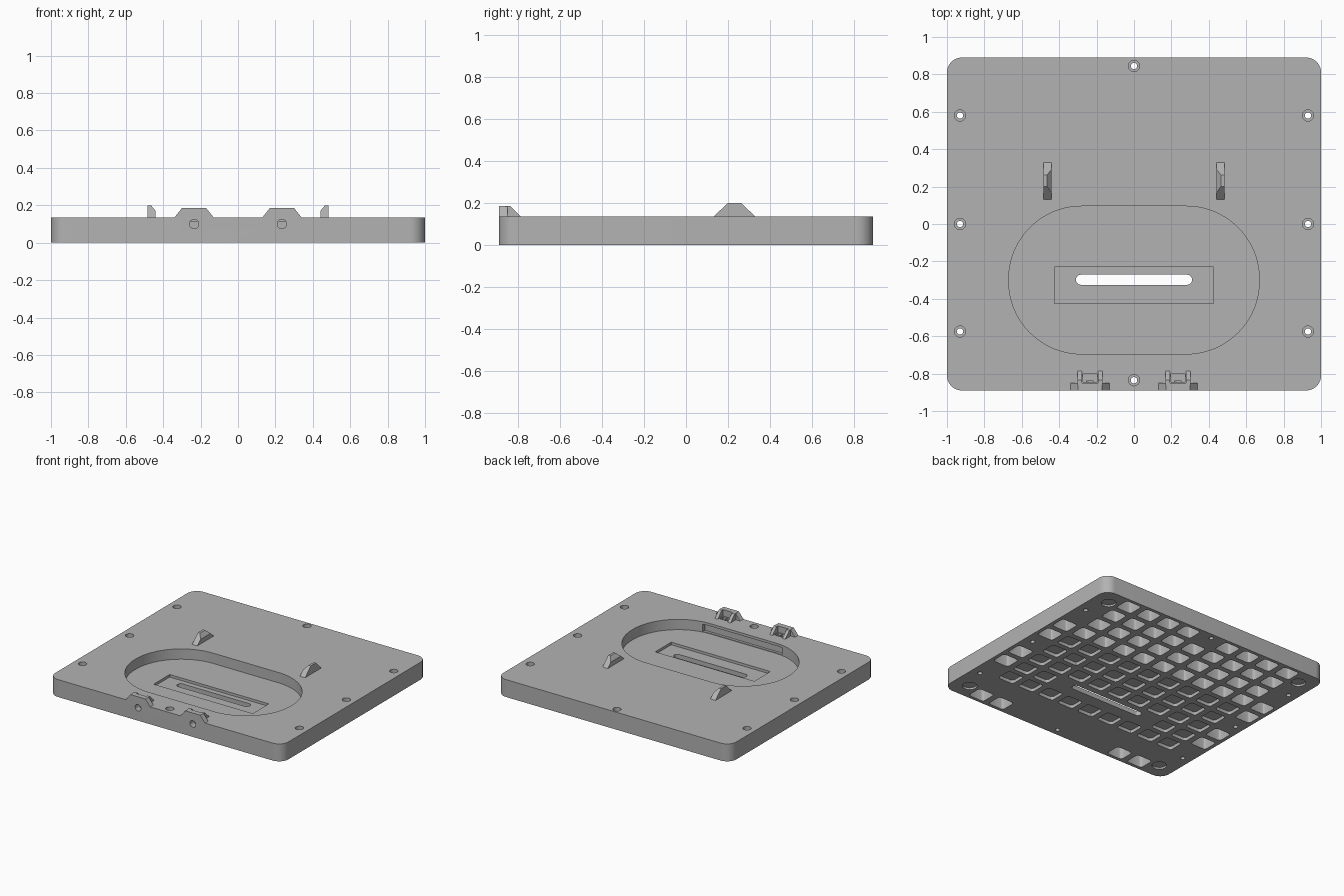
import bpy, math
from mathutils import Matrix

cube = bpy.data.objects.get("Cube")
if cube:
    bpy.data.objects.remove(cube, do_unlink=True)

grey = bpy.data.materials.new("plain_grey")
grey.use_nodes = True
grey.diffuse_color = (0.45, 0.45, 0.45, 1)
grey.node_tree.nodes["Principled BSDF"].inputs["Base Color"].default_value = grey.diffuse_color

TOP = 0.135


def rounded(cx, cy, hx, hy, r, seg=6):
    """Outline of a rounded rectangle, anticlockwise."""
    pts = []
    for q, (sx, sy) in enumerate([(1, 1), (-1, 1), (-1, -1), (1, -1)]):
        for i in range(seg + 1):
            a = (q + i / seg) * math.pi / 2
            pts.append((cx + sx * (hx - r) + r * math.cos(a),
                        cy + sy * (hy - r) + r * math.sin(a)))
    return pts


def circle(cx, cy, r, n=24):
    return [(cx + r * math.cos(2 * math.pi * i / n),
             cy + r * math.sin(2 * math.pi * i / n)) for i in range(n)]


def solid(name, prisms, matrix=None):
    """One mesh from several (outline, low, high) extrusions."""
    verts, faces = [], []
    for outline, low, high in prisms:
        b, n = len(verts), len(outline)
        verts += [(x, y, low) for x, y in outline] + [(x, y, high) for x, y in outline]
        faces.append([b + i for i in reversed(range(n))])
        faces.append([b + n + i for i in range(n)])
        faces += [[b + i, b + (i + 1) % n, b + n + (i + 1) % n, b + n + i] for i in range(n)]
    mesh = bpy.data.meshes.new(name)
    mesh.from_pydata(verts, [], faces)
    if matrix:
        mesh.transform(matrix)
    mesh.materials.append(grey)
    obj = bpy.data.objects.new(name, mesh)
    bpy.context.collection.objects.link(obj)
    return obj


def cut(obj, cutter):
    """Subtract the cutter and discard it."""
    cutter.hide_render = True
    mod = obj.modifiers.new("cut", "BOOLEAN")
    mod.operation, mod.solver, mod.object = "DIFFERENCE", "EXACT", cutter
    activate(obj)
    bpy.ops.object.modifier_apply(modifier=mod.name)
    bpy.data.objects.remove(cutter, do_unlink=True)


def activate(obj):
    bpy.ops.object.select_all(action="DESELECT")
    obj.select_set(True)
    bpy.context.view_layer.objects.active = obj


# Axis changes: outline (x, z) extruded along y, and outline (y, z) along x
ALONG_Y = Matrix(((1, 0, 0, 0), (0, 0, -1, 0), (0, 1, 0, 0), (0, 0, 0, 1)))
ALONG_X = Matrix(((0, 0, 1, 0), (1, 0, 0, 0), (0, 1, 0, 0), (0, 0, 0, 1)))

# Base plate
plate = solid("base_plate", [(rounded(0, 0, 1, 0.89, 0.08, 10), 0, TOP)])

# Oval recess, rectangular recess in its floor, and the through slot
cut(plate, solid("oval_cutter", [(rounded(0, -0.3, 0.67, 0.395, 0.39, 20), 0.055, 0.2)]))
cut(plate, solid("tray_cutter", [(rounded(0, -0.328, 0.425, 0.098, 0.002, 1), 0.035, 0.1)]))
cut(plate, solid("slot_cutter", [(rounded(0, -0.298, 0.31, 0.027, 0.026), -0.1, 0.1)]))
# Notch in the front wall of the oval
cut(plate, solid("notch_cutter", [(rounded(0, -0.66, 0.34, 0.055, 0.002, 1), 0.06, 0.115)]))

# Screw holes with wider seats, and round foot seats in the bottom corners
screws = [(0, 0.845), (0, -0.835)] + [(s * 0.93, y) for s in (-1, 1) for y in (0.58, 0, -0.575)]
cut(plate, solid("hole_cutter", [(circle(x, y, 0.017), -0.1, 0.3) for x, y in screws]))
cut(plate, solid("seat_cutter", [(circle(x, y, 0.03), 0.1, 0.3) for x, y in screws]))
cut(plate, solid("foot_cutter", [(circle(sx * 0.87, sy * 0.76, 0.052), -0.1, 0.015)
                                 for sx in (-1, 1) for sy in (-1, 1)]))

# Grid of pockets underneath: shallow below the oval, deep elsewhere
pockets = []
for col in range(-5, 6):
    for row in range(-5, 6):
        c = abs(col)
        if c == 5 and abs(row) not in (1, 2):
            continue
        if row == 5 and c == 0 or row == -5 and c < 3 or row == -4:
            continue
        if row == -2 and c < 3:
            continue
        shallow = c < 5 and -4 < row < 2
        outline = rounded(col * 0.181, row * 0.161, 0.067, 0.06, 0.02, 3)
        pockets.append((outline, -0.1, 0.025 if shallow else 0.1))
cut(plate, solid("pocket_cutter", pockets))

# Pin holes in the front edge
cut(plate, solid("pin_cutter", [(circle(s * 0.235, 0.1, 0.025), 0.84, 0.95) for s in (-1, 1)], ALONG_Y))

# Front catches: ramped front wall, two sloping ribs and a sunken gap between them
for side, s in (("right", -1), ("left", 1)):
    cx = s * 0.235
    wall = [(cx - 0.105, TOP - 0.005), (cx + 0.105, TOP - 0.005), (cx + 0.105, TOP),
            (cx + 0.065, 0.185), (cx - 0.065, 0.185), (cx - 0.105, TOP)]
    solid(side + "_catch_wall", [(wall, 0.85, 0.89)], ALONG_Y)
    rib = [(-0.86, TOP - 0.005), (-0.785, TOP - 0.005), (-0.785, TOP), (-0.835, 0.185), (-0.86, 0.185)]
    solid(side + "_catch_ribs", [(rib, cx + e * 0.055 - 0.012, cx + e * 0.055 + 0.012)
                                 for e in (-1, 1)], ALONG_X)
    cut(plate, solid("gap_cutter", [(rounded(cx, -0.823, 0.037, 0.022, 0.002, 1), 0.115, 0.2)]))

# Tall clips: wedge profile with a chamfered inner top edge
for side, s in (("right", -1), ("left", 1)):
    wedge = [(0.13, TOP - 0.005), (0.33, TOP - 0.005), (0.33, TOP), (0.262, 0.2), (0.2, 0.2), (0.13, TOP)]
    ends = sorted((s * 0.44, s * 0.484))
    clip = solid(side + "_clip", [(wedge, *ends)], ALONG_X)
    chamfer = [(s * 0.43, 0.158), (s * 0.475, 0.212), (s * 0.43, 0.212)]
    if s > 0:
        chamfer = [chamfer[0], chamfer[1], chamfer[2]]
    else:
        chamfer.reverse()
    cut(clip, solid("chamfer_cutter", [(chamfer, -0.5, 0)], ALONG_Y))

# Smooth the rounded walls only
activate(plate)
bpy.ops.object.shade_smooth_by_angle(angle=math.radians(30))
